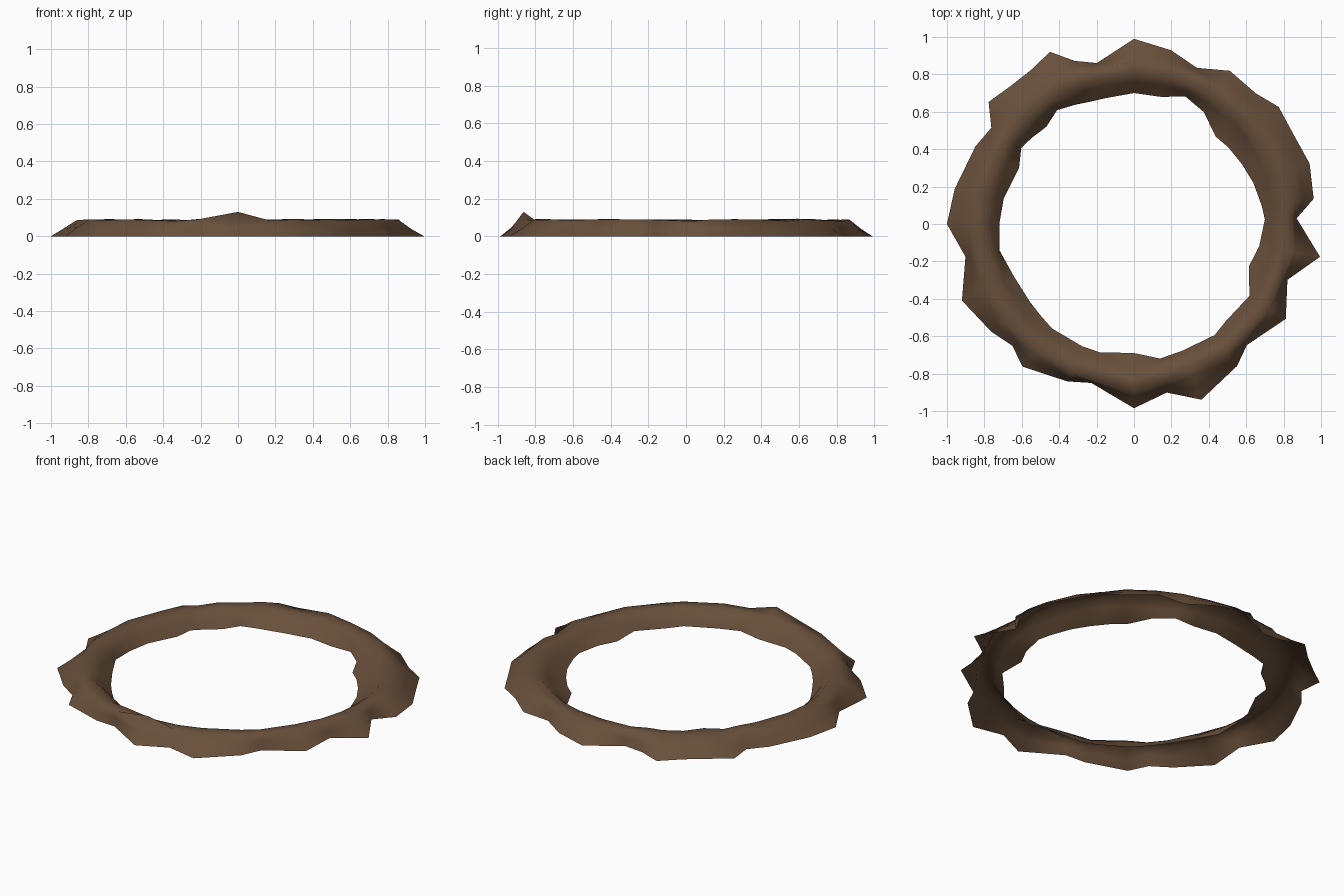
import bpy, bmesh, math, random

if "Cube" in bpy.data.objects:
    bpy.data.objects.remove(bpy.data.objects["Cube"])
random.seed(4)

# Ragged ring outline: angle in degrees, outer foot radius, inner foot radius
STATIONS = [
    (2, .87, .70), (8, .97, .69), (19, .993, .675), (29, .978, .66), (39, .995, .65),
    (47, .955, .64), (58, .966, .705), (68, .90, .735), (78, .95, .695), (90, .99, .70),
    (103, .883, .69), (110, .928, .695), (116, 1.024, .71), (124, .99, .735), (132, .99, .70),
    (140, 1.015, .715), (146, .92, .727), (154, .944, .684), (169, .977, .71), (180, 1.0, .72),
    (191, .918, .733), (204, 1.007, .70), (217, .956, .695), (225, .92, .70), (232, .968, .71),
    (247, .914, .71), (255, .88, .71), (270, .985, .69), (281, .918, .733), (291, 1.006, .725),
    (306, .938, .734), (313, .885, .715), (328, .957, .727), (340, .873, .655), (350, 1.01, .68),
]

earth = bpy.data.materials.new("brown earth")
earth.diffuse_color = (.138, .078, .043, 1)
earth.use_nodes = True
earth.node_tree.nodes["Principled BSDF"].inputs["Base Color"].default_value = earth.diffuse_color


def section(deg, outer, inner):
    """Mound cross-section from outer foot over the crest to inner foot."""
    j = lambda s: random.uniform(-s, s)
    crest = min(.865, outer - .02) + j(.008)
    peak = .13 if deg == 270 else .085 + j(.006)
    return [(outer, 0), ((outer + crest) / 2, .045 + j(.006)), (crest, peak),
            (.80 + j(.008), .088 + j(.006)), (.755 + j(.006), .05 + j(.008)), (inner, 0)]


# Earth ring: open-bottomed shell skinned around the stations
bm = bmesh.new()
loops = []
for deg, outer, inner in STATIONS:
    a = math.radians(deg)
    loops.append([bm.verts.new((r * math.cos(a), r * math.sin(a), z))
                  for r, z in section(deg, outer, inner)])
for i, p in enumerate(loops):
    q = loops[(i + 1) % len(loops)]
    for k in range(len(p) - 1):
        bm.faces.new((p[k], q[k], q[k + 1], p[k + 1]))
bmesh.ops.triangulate(bm, faces=bm.faces[:])
bmesh.ops.recalc_face_normals(bm, faces=bm.faces[:])
if sum(f.normal.z for f in bm.faces) < 0:
    bmesh.ops.reverse_faces(bm, faces=bm.faces[:])
for f in bm.faces:
    f.smooth = True
mesh = bpy.data.meshes.new("earth_ring")
bm.to_mesh(mesh)
bm.free()
mesh.materials.append(earth)
ring = bpy.data.objects.new("earth_ring", mesh)
bpy.context.collection.objects.link(ring)
